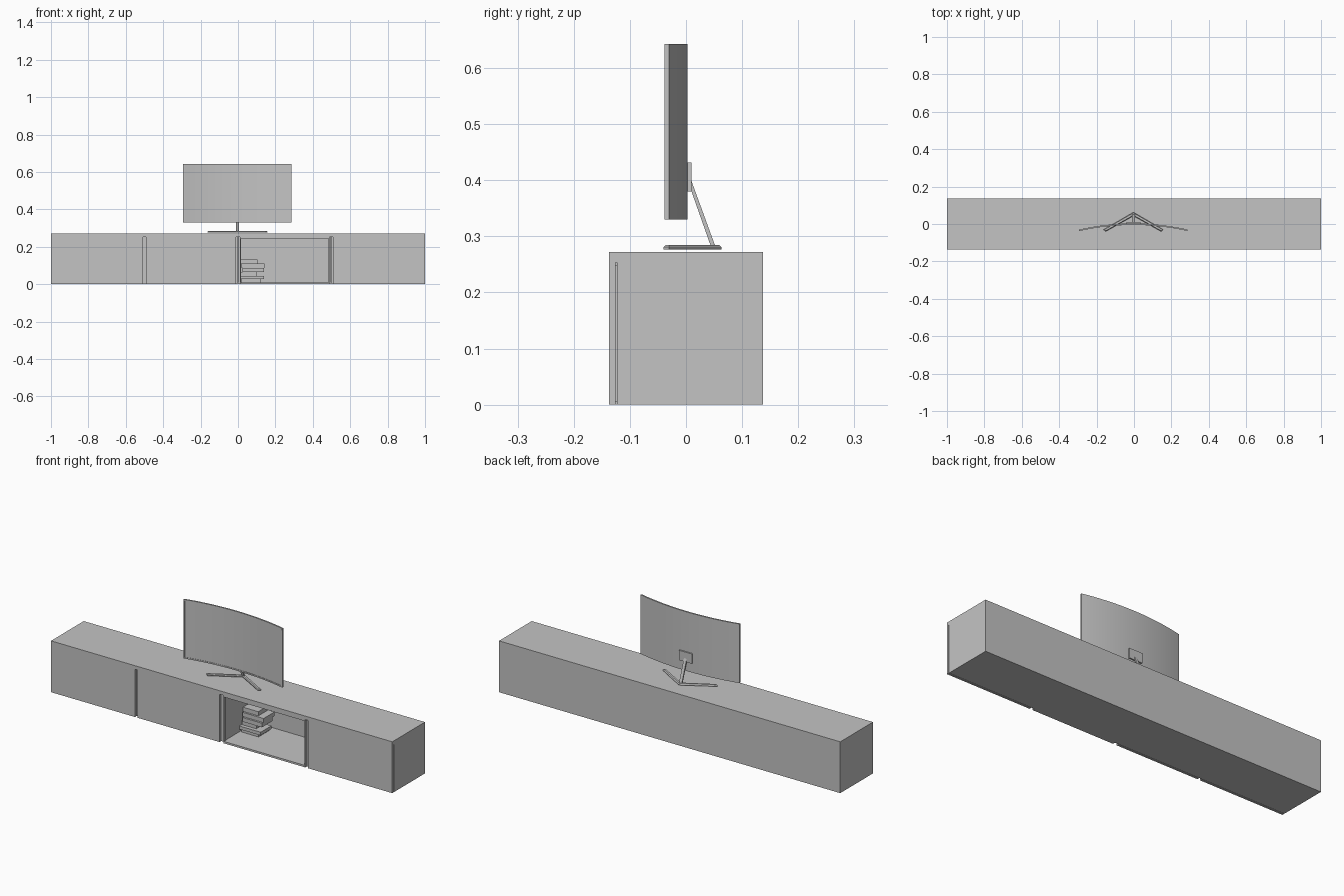
import bpy, bmesh, math
from mathutils import Vector

cube = bpy.data.objects.get("Cube")
if cube:
    bpy.data.objects.remove(cube, do_unlink=True)

grey = bpy.data.materials.new("plain grey")
grey.use_nodes = True
colour = (0.55, 0.55, 0.55, 1)
grey.diffuse_color = colour
grey.node_tree.nodes["Principled BSDF"].inputs["Base Color"].default_value = colour


def finish(name, bm):
    bmesh.ops.recalc_face_normals(bm, faces=bm.faces)
    mesh = bpy.data.meshes.new(name)
    bm.to_mesh(mesh)
    bm.free()
    mesh.materials.append(grey)
    obj = bpy.data.objects.new(name, mesh)
    bpy.context.collection.objects.link(obj)
    return obj


def box(name, x, y, z):
    """Box from (low, high) pairs on each axis."""
    bm = bmesh.new()
    bmesh.ops.create_cube(bm, size=1)
    for v in bm.verts:
        v.co = [lo + (c + 0.5) * (hi - lo) for c, (lo, hi) in zip(v.co, (x, y, z))]
    return finish(name, bm)


def prism(name, outline, offset):
    """Solid made by sweeping a planar outline along an offset."""
    bm = bmesh.new()
    face = bm.faces.new([bm.verts.new(p) for p in outline])
    ext = bmesh.ops.extrude_face_region(bm, geom=[face])
    verts = [g for g in ext["geom"] if isinstance(g, bmesh.types.BMVert)]
    bmesh.ops.translate(bm, verts=verts, vec=offset)
    return finish(name, bm)


# Cabinet carcass
FRONT, BACK, TOP = -0.137, 0.137, 0.272
LID = 0.253
inner = (-0.123, BACK)
box("cabinet_top", (-1, 1), (FRONT, BACK), (LID, TOP))
box("cabinet_floor", (-0.985, 0.985), inner, (0, 0.01))
box("cabinet_back", (-0.985, 0.985), (0.125, BACK), (0.01, LID))
for side, s in (("right", -1), ("left", 1)):
    box(side + "_side", sorted((s, s * 0.985)), inner, (0, LID))
for i, x in enumerate((-0.5, -0.001, 0.499)):
    for half, s in (("a", -1), ("b", 1)):
        box(f"divider_{i + 1}{half}", sorted((x + s * 0.0005, x + s * 0.012)),
            (-0.123, 0.125), (0.01, LID))

# Closed doors, each with a thin seal behind
for name, x in (("outer_right_door", (-1, -0.508)),
                ("inner_right_door", (-0.493, -0.012)),
                ("outer_left_door", (0.507, 1))):
    box(name, x, (FRONT, -0.126), (0, LID))
    box(name + "_seal", (x[0] + 0.005, x[1] - 0.005), (-0.126, -0.123), (0.006, 0.248))

# Thin frame around the open bay
frame_y = (FRONT, -0.123)
box("bay_frame_bottom", (0.010, 0.490), frame_y, (0, 0.01))
box("bay_frame_top", (0.010, 0.490), frame_y, (0.245, LID))
box("bay_frame_right", (0.010, 0.015), frame_y, (0.01, 0.245))
box("bay_frame_left", (0.485, 0.490), frame_y, (0.01, 0.245))

# Stack of books
height = 0.01
for i, (x0, x1, y0, thick) in enumerate((
        (0.02, 0.12, 0.00, 0.017), (0.015, 0.14, -0.01, 0.017),
        (0.015, 0.10, 0.01, 0.022), (0.025, 0.14, 0.00, 0.022),
        (0.02, 0.143, 0.01, 0.022), (0.015, 0.105, 0.02, 0.022))):
    box(f"book_{i + 1}", (x0, x1), (y0, y0 + 0.09), (height, height + thick))
    height += thick

# Curved monitor: extruded arc with the ends bent forward
MID, HALF, SAG, THICK = -0.003, 0.29, 0.033, 0.008
LOW, HIGH = 0.33, 0.643
STEPS = 24
radius = (HALF ** 2 + SAG ** 2) / (2 * SAG)


def arc(half, shift):
    points = []
    for i in range(STEPS + 1):
        x = half * (2 * i / STEPS - 1)
        points.append((MID + x, shift - radius + math.sqrt(radius ** 2 - x ** 2)))
    return points


def curved_panel(name, half, low, high, front, back):
    outline = arc(half, front) + arc(half, back)[::-1]
    obj = prism(name, [(x, y, low) for x, y in outline], Vector((0, 0, high - low)))
    bpy.context.view_layer.objects.active = obj
    obj.select_set(True)
    bpy.ops.object.shade_smooth_by_angle(angle=math.radians(30))
    obj.select_set(False)


RIM = 0.007
face_y = 0.003 - THICK
curved_panel("monitor_shell", HALF, LOW, HIGH, face_y + 0.002, 0.003)
curved_panel("bezel_bottom", HALF, LOW, LOW + RIM, face_y, face_y + 0.002)
curved_panel("bezel_top", HALF, HIGH - RIM, HIGH, face_y, face_y + 0.002)
end_y = face_y - SAG
for side, s in (("right", -1), ("left", 1)):
    box("bezel_" + side, sorted((MID + s * HALF, MID + s * (HALF - RIM))),
        (end_y, end_y + 0.003), (LOW + RIM, HIGH - RIM))

# Mount plate and slanted stalk
box("mount_plate", (MID - 0.038, MID + 0.038), (0.001, 0.01), (0.38, 0.432))
prism("stand_stalk", [(MID - 0.008, y, z) for y, z in (
    (0.008, 0.405), (0.01, 0.398), (0.052, 0.283), (0.044, 0.283), (0.008, 0.385))],
    Vector((0.016, 0, 0)))

# Two spread feet with sloped edges
for side, s in (("right", -1), ("left", 1)):
    bm = bmesh.new()
    rings = []
    for z, grow in ((0.277, 0), (0.281, 0), (0.285, 0.004)):
        points = ((0, 0.063 - grow), (0.160 - grow, -0.030),
                  (0.148, -0.040 + grow), (0, 0.043 + grow))
        rings.append([bm.verts.new((MID + s * x, y, z)) for x, y in points])
    bm.faces.new(rings[0])
    bm.faces.new(rings[-1])
    for a, b in zip(rings, rings[1:]):
        for i in range(4):
            j = (i + 1) % 4
            bm.faces.new((a[i], a[j], b[j], b[i]))
    finish(side + "_foot", bm)
